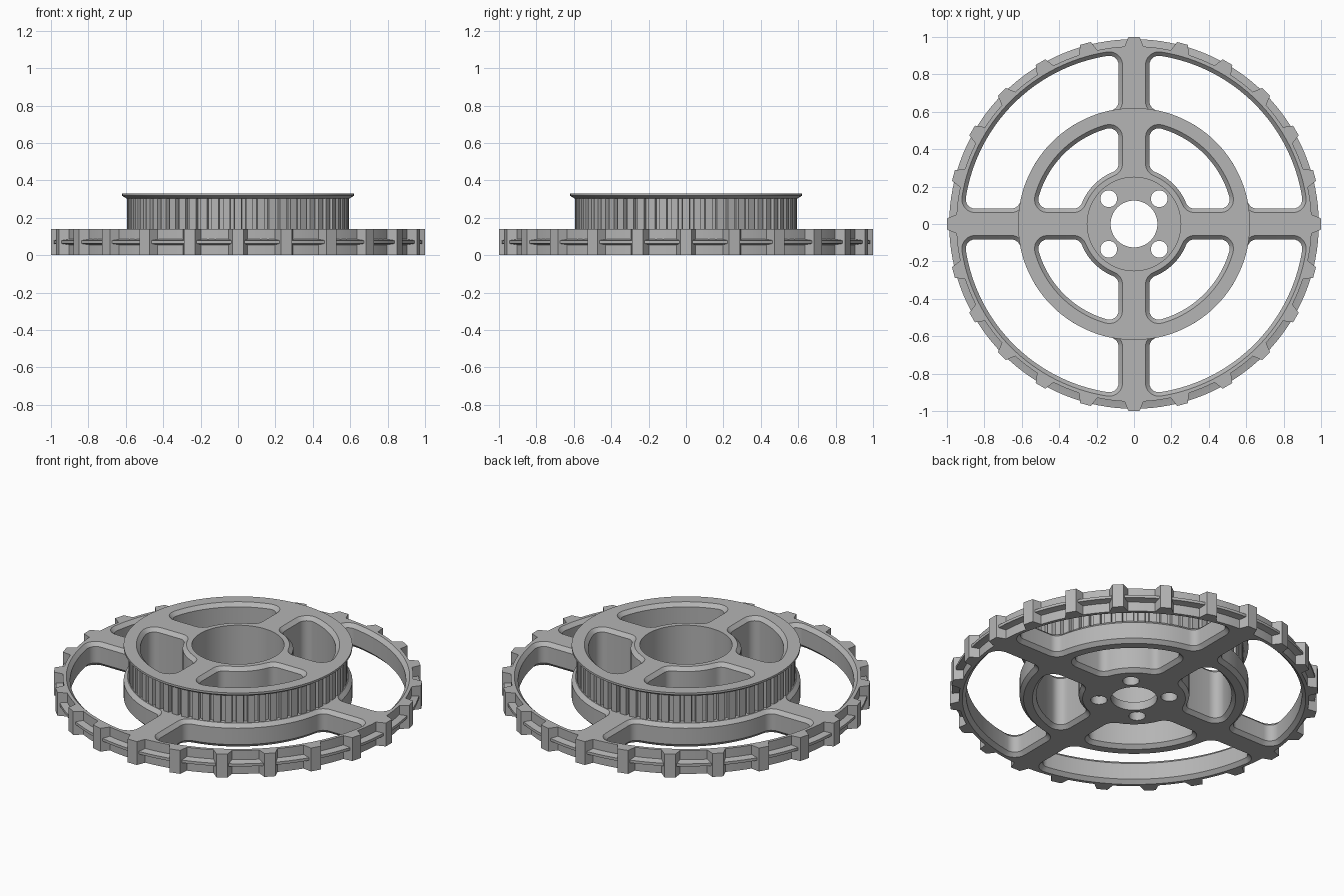
import bpy, bmesh
from math import sin, cos, pi, atan2, sqrt, tau

if "Cube" in bpy.data.objects:
    bpy.data.objects.remove(bpy.data.objects["Cube"], do_unlink=True)

grey = bpy.data.materials.new("light_grey")
grey.use_nodes = True
grey.diffuse_color = (0.46, 0.46, 0.46, 1)
grey.node_tree.nodes["Principled BSDF"].inputs["Base Color"].default_value = grey.diffuse_color

RIM_Z, TOP_Z, FLOOR_Z = 0.14, 0.33, 0.05
CHAMFER = 0.021


def polar(r, a):
    return (r * cos(a), r * sin(a))


def circle(r, n=128):
    return [polar(r, tau * i / n) for i in range(n)]


def loft(bm, layers):
    """Closed solid through (outline, z) layers with equal point counts."""
    rings = [[bm.verts.new((x, y, z)) for x, y in pts] for pts, z in layers]
    n = len(rings[0])
    for a, b in zip(rings, rings[1:]):
        for i in range(n):
            j = (i + 1) % n
            bm.faces.new((a[i], a[j], b[j], b[i]))
    bm.faces.new(rings[0][::-1])
    bm.faces.new(rings[-1])


def make(name, *solids):
    bm = bmesh.new()
    for layers in solids:
        loft(bm, layers)
    bmesh.ops.recalc_face_normals(bm, faces=bm.faces)
    mesh = bpy.data.meshes.new(name)
    bm.to_mesh(mesh)
    bm.free()
    mesh.materials.append(grey)
    ob = bpy.data.objects.new(name, mesh)
    bpy.context.collection.objects.link(ob)
    return ob


def activate(ob):
    bpy.ops.object.select_all(action="DESELECT")
    ob.select_set(True)
    bpy.context.view_layer.objects.active = ob


def cut(ob, *cutters):
    activate(ob)
    for c in cutters:
        mod = ob.modifiers.new("cut", "BOOLEAN")
        mod.operation, mod.solver, mod.object = "DIFFERENCE", "EXACT", c
        bpy.ops.object.modifier_apply(modifier=mod.name)


def arc(r, a, b, n, cx=0, cy=0):
    return [(cx + r * cos(a + (b - a) * i / n), cy + r * sin(a + (b - a) * i / n))
            for i in range(n + 1)]


def window(r0, r1, half, fillet, grow):
    """Rounded quarter-ring outline between two spokes, offset by grow."""
    y = half + fillet
    xi, xo = sqrt((r0 + fillet) ** 2 - y * y), sqrt((r1 - fillet) ** 2 - y * y)
    a, b = atan2(y, xi), atan2(y, xo)
    f = fillet + grow
    pts = arc(r0 - grow, pi / 4, a, 10)[:-1]
    pts += arc(f, a + pi, 1.5 * pi, 6, xi, y)
    pts += arc(f, -pi / 2, b, 6, xo, y)
    pts += arc(r1 + grow, b, pi / 4, 16)[1:]
    return pts + [(q, p) for p, q in pts[-2:0:-1]]


def turned(pts, quarter):
    for _ in range(quarter):
        pts = [(-y, x) for x, y in pts]
    return pts


def window_cutter(name, r0, r1, top):
    c = CHAMFER
    steps = [(-c, 2 * c), (c, 0), (top - c, 0), (top + c, 2 * c)]
    return make(name, *[[(turned(window(r0, r1, 0.082, 0.05, g), q), z) for z, g in steps]
                        for q in range(4)])


# Cutters: four outer windows, four inner windows, stepped bore, bolt holes
outer_windows = window_cutter("outer_window_cutter", 0.62, 0.91, RIM_Z)
inner_windows = window_cutter("inner_window_cutter", 0.30, 0.53, TOP_Z)
bore = make("bore_cutter", [(circle(0.125), -0.1), (circle(0.125), FLOOR_Z),
                            (circle(0.25), FLOOR_Z), (circle(0.25), 0.4)])
bolt_holes = make("bolt_hole_cutter", *[
    [([(x + sx * 0.135, y + sy * 0.135) for x, y in circle(0.045, 32)], z) for z in (-0.1, 0.1)]
    for sx in (-1, 1) for sy in (-1, 1)])


def toothed(count, tip_r, root_r, tip_half, root_half):
    """Ring outline with tapered teeth, angles in radians."""
    pts, step = [], tau / count
    for i in range(count):
        a = i * step
        pts += [polar(tip_r, a - tip_half), polar(tip_r, a + tip_half)]
        pts += arc(root_r, a + root_half, a + step - root_half, 4)
    return pts


# Lower wheel with coarse rim teeth
rim = toothed(24, 1.0, 0.95, 0.03, 0.053)
wheel = make("sprocket_wheel", [(rim, 0), (rim, RIM_Z)])
cut(wheel, outer_windows, inner_windows, bore, bolt_holes)

# Thin ridge around the middle of the rim
ridge = make("rim_ridge", [(circle(r), z) for r, z in
                           ((0.935, 0.05), (0.95, 0.055), (0.988, 0.062),
                            (0.988, 0.078), (0.95, 0.085), (0.935, 0.09))])
ridge_hole = make("ridge_cutter", [(circle(0.935), 0), (circle(0.935), RIM_Z)])
cut(ridge, ridge_hole)

# Upper belt pulley with fine teeth
belt = toothed(60, 0.595, 0.573, 0.032, 0.037)
pulley = make("belt_pulley", [(belt, RIM_Z), (belt, 0.302)])
cut(pulley, inner_windows, bore)

# Flared top flange
flange = make("pulley_flange", [(circle(0.595), 0.302), (circle(0.62), 0.318),
                                (circle(0.62), TOP_Z)])
cut(flange, inner_windows, bore)

for c in (outer_windows, inner_windows, bore, bolt_holes, ridge_hole):
    bpy.data.objects.remove(c, do_unlink=True)
for ob in (wheel, ridge, pulley, flange):
    activate(ob)
    bpy.ops.object.shade_smooth_by_angle()
